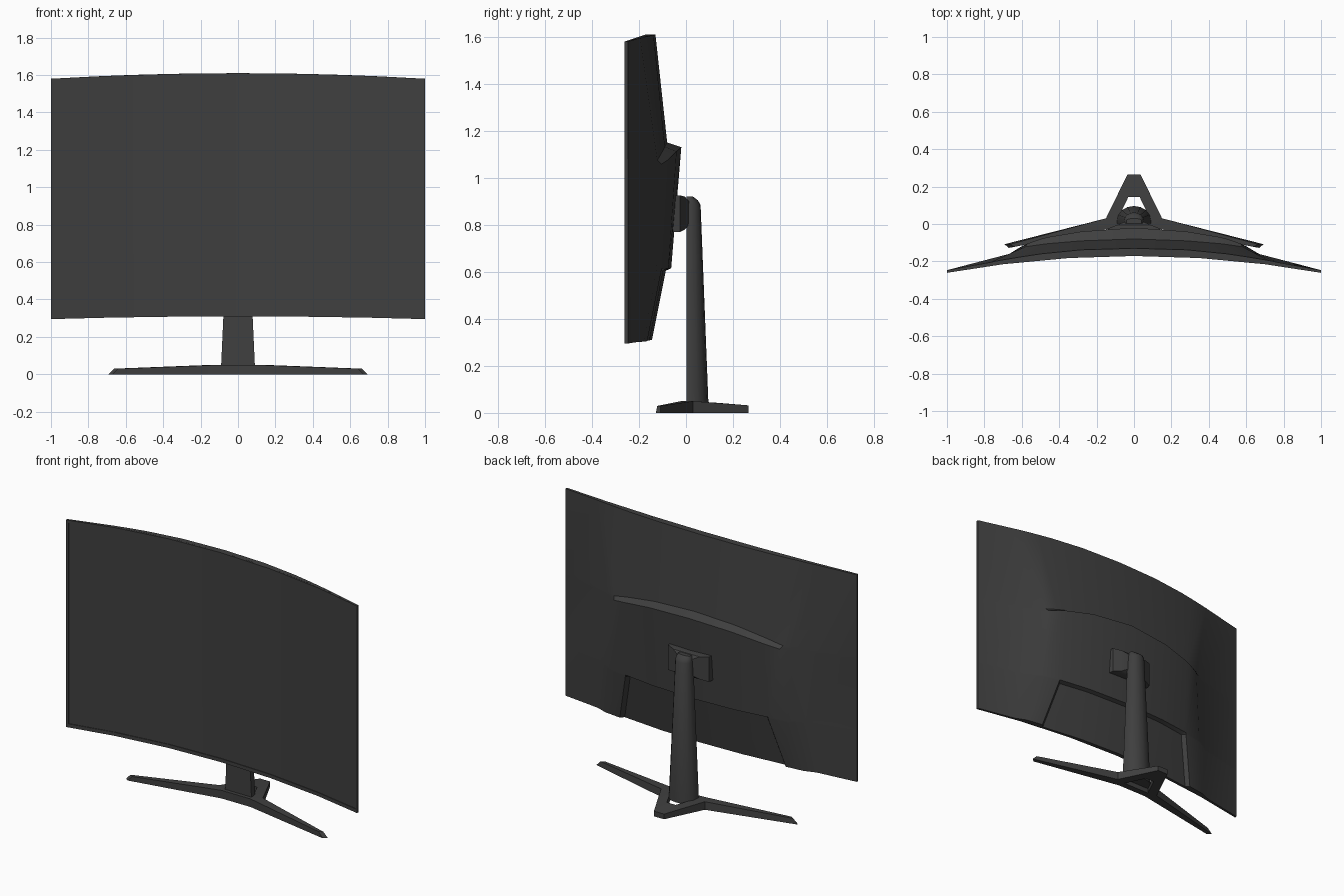
import bpy, bmesh, math

if "Cube" in bpy.data.objects:
    bpy.data.objects.remove(bpy.data.objects["Cube"])

dark = bpy.data.materials.new("dark_plastic")
dark.diffuse_color = (0.05, 0.05, 0.05, 1)
dark.use_nodes = True
dark.node_tree.nodes["Principled BSDF"].inputs["Base Color"].default_value = dark.diffuse_color


def make(name, verts, faces, mirror=False, smooth=30):
    bm = bmesh.new()
    vs = [bm.verts.new(v) for v in verts]
    for f in faces:
        bm.faces.new([vs[i] for i in f])
    if mirror:
        ms = [bm.verts.new((-v[0], v[1], v[2])) for v in verts]
        for f in faces:
            bm.faces.new([ms[i] for i in reversed(f)])
    bmesh.ops.remove_doubles(bm, verts=bm.verts, dist=0.0005)
    bmesh.ops.recalc_face_normals(bm, faces=bm.faces)
    me = bpy.data.meshes.new(name)
    bm.to_mesh(me)
    bm.free()
    me.materials.append(dark)
    ob = bpy.data.objects.new(name, me)
    bpy.context.collection.objects.link(ob)
    bpy.ops.object.select_all(action='DESELECT')
    bpy.context.view_layer.objects.active = ob
    ob.select_set(True)
    bpy.ops.object.shade_smooth_by_angle(angle=math.radians(smooth))
    return ob


def loft(name, rings, smooth=30):
    """Closed rings joined by quads and capped at both ends."""
    n = len(rings[0])
    verts = [p for r in rings for p in r]
    faces = [[k * n + i, k * n + (i + 1) % n, (k + 1) * n + (i + 1) % n, (k + 1) * n + i]
             for k in range(len(rings) - 1) for i in range(n)]
    faces += [list(range(n)), list(range(len(verts) - n, len(verts)))]
    return make(name, verts, faces, smooth=smooth)


# Curve of the panel, and its slightly bowed top and bottom edges
def front(x): return -0.17 - 0.09 * x * x
def top(x): return 1.61 - 0.03 * x * x
def bottom(x): return 0.31 - 0.015 * x * x


# Rear shell: half rows of (x, y) from centre to edge, each with a height function
rows = [
    (top, [(0, -.13), (.28, -.138), (.5, -.16), (.6, -.175), (.72, -.195), (.77, -.205), (1, -.247)]),
    (lambda x: 1.15 - .08 * min(1, (x / .6) ** 2),
     [(0, -.08), (.28, -.09), (.46, -.105), (.5, -.11), (.58, -.122), (.63, -.15), (1, -.247)]),
    (lambda x: 1.13 - .08 * min(1, (x / .6) ** 2),
     [(0, -.02), (.28, -.04), (.46, -.07), (.5, -.08), (.57, -.105), (.635, -.155), (1, -.247)]),
    (lambda x: .615,
     [(0, -.063), (.28, -.075), (.47, -.1), (.49, -.104), (.61, -.125), (.7, -.18), (1, -.247)]),
    (lambda x: .605,
     [(0, -.086), (.28, -.097), (.47, -.125), (.49, -.105), (.61, -.126), (.7, -.18), (1, -.247)]),
    (bottom, [(0, -.145), (.28, -.155), (.55, -.185), (.57, -.165), (.68, -.18), (.75, -.207), (1, -.247)]),
]
n = 7
verts = [(x, y, h(x)) for h, pts in rows for x, y in pts]
ft, fb = len(verts), len(verts) + n
for h, pts in (rows[0], rows[-1]):
    verts += [(x, front(x) + .007, h(x)) for x, y in pts]
last = (len(rows) - 1) * n
faces = [[r * n + c, r * n + c + 1, (r + 1) * n + c + 1, (r + 1) * n + c]
         for r in range(len(rows) - 1) for c in range(n - 1)]
for c in range(n - 1):
    faces += [[ft + c, ft + c + 1, fb + c + 1, fb + c],
              [c, c + 1, ft + c + 1, ft + c],
              [last + c, last + c + 1, fb + c + 1, fb + c]]
faces.append([r * n + n - 1 for r in range(len(rows))] + [fb + n - 1, ft + n - 1])
make("rear_shell", verts, faces, mirror=True, smooth=25)


# Screen and thin bezel strips follow the same curve
def slab(name, xs, lo, hi, y0, y1):
    loft(name, [[(x, front(x) + y0, lo(x)), (x, front(x) + y1, lo(x)),
                 (x, front(x) + y1, hi(x)), (x, front(x) + y0, hi(x))] for x in xs])


XS = [-1, -.7, -.35, 0, .35, .7, 1]
slab("screen", [x * .985 for x in XS], lambda x: bottom(x) + .02, lambda x: top(x) - .015, .003, .008)
slab("top_bezel", XS, lambda x: top(x) - .016, top, -.001, .011)
slab("bottom_bezel", XS, bottom, lambda x: bottom(x) + .022, -.001, .011)
for s, side in ((-1, "left"), (1, "right")):
    slab(side + "_bezel", [s * .984, s], bottom, top, -.001, .011)

# Mounting bracket: plan outline shrinking toward the stand
loft("mount_bracket", [[(s * w, y, z) for s, z in ((-1, lo), (1, lo), (1, hi), (-1, hi))]
                       for y, w, lo, hi in ((-.07, .145, .77, .925), (-.025, .14, .77, .925),
                                            (-.005, .09, .78, .92), (.012, .05, .80, .90))])

# Stand column: D-shaped section tapering upward, with a sloped cap
rings = []
for z, w, d in ((.03, .092, .096), (.05, .09, .095), (.885, .052, .062), (.905, .048, .05), (.92, .04, .03)):
    ring = [(w, .003, z)]
    for i in range(9):
        a = math.pi * i / 8
        ring.append((w * math.cos(a), .02 + (d - .02) * math.sin(a), z))
    ring.append((-w, .003, z))
    rings.append(ring)
loft("stand_column", rings)

# Stand base: two swept legs and a rear loop with an opening
plan = [(0, -.02), (.10, -.02), (.67, -.128), (.692, -.108), (.15, .03), (.035, .265),
        (0, .265), (0, .145), (.03, .145), (.09, .02), (0, .02)]
high = [.05, .05, .03, .03, .05, .032, .032, .042, .042, .05, .05]
cells = [(1, 2, 3, 4), (0, 1, 9, 10), (1, 4, 9), (4, 5, 8, 9), (5, 6, 7, 8)]
m = len(plan)
verts = [(x, y, 0) for x, y in plan]
verts += [(x - .03 if x > .5 else x, y + (.006 if i == 2 else 0), h)
          for i, ((x, y), h) in enumerate(zip(plan, high))]
faces, seen = [], {}
for c in cells:
    faces += [list(c), [i + m for i in c]]
    for a, b in zip(c, c[1:] + c[:1]):
        key = tuple(sorted((a, b)))
        seen[key] = seen.get(key, 0) + 1
for (a, b), k in seen.items():
    if k == 1 and (plan[a][0] or plan[b][0]):
        faces.append([a, b, b + m, a + m])
make("stand_base", verts, faces, mirror=True, smooth=15)
